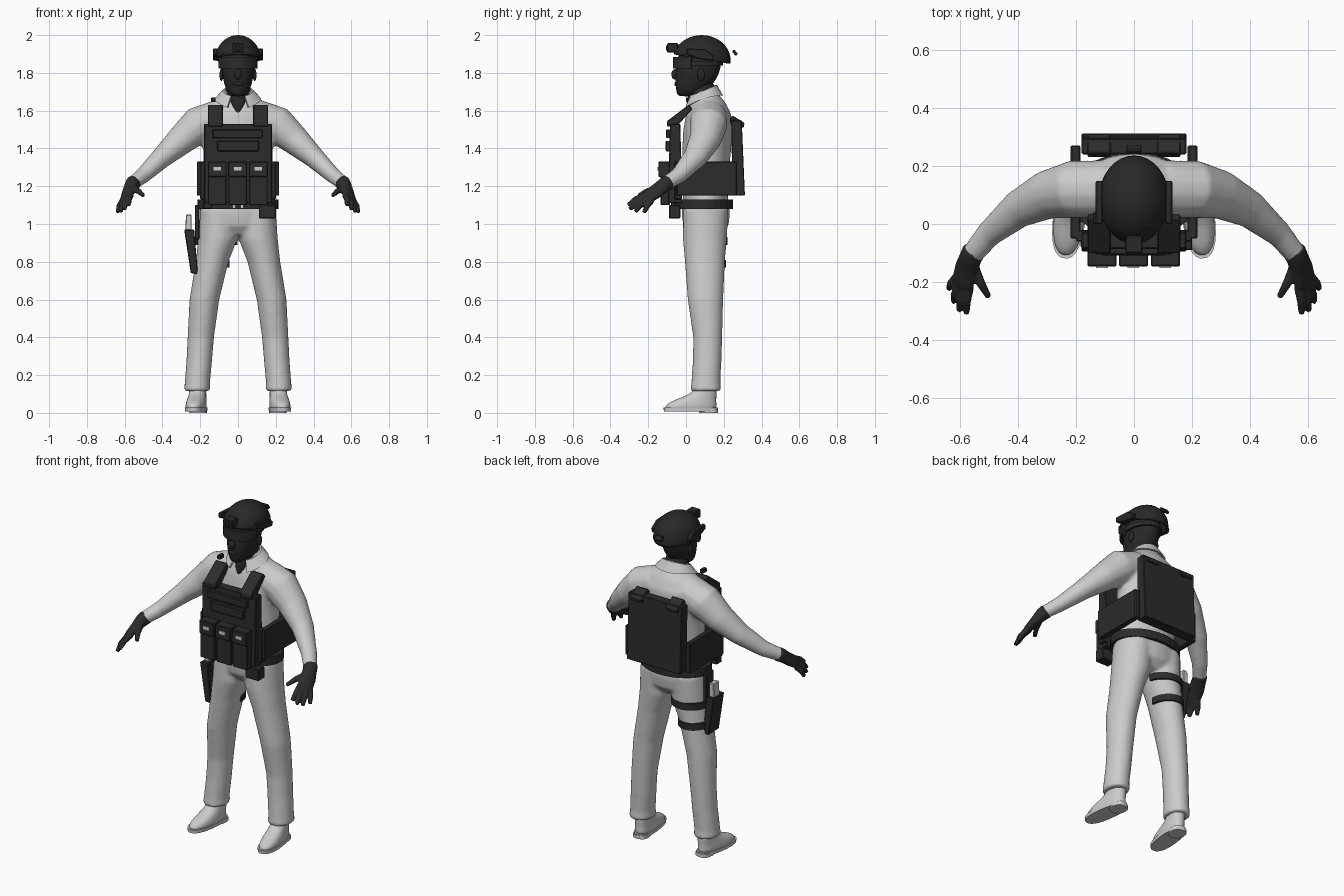
import bpy, bmesh
from math import sin, cos, pi, radians
from mathutils import Vector, Matrix

if "Cube" in bpy.data.objects:
    bpy.data.objects.remove(bpy.data.objects["Cube"])


def material(name, v):
    m = bpy.data.materials.new(name)
    m.use_nodes = True
    m.diffuse_color = (v, v, v, 1)
    m.node_tree.nodes["Principled BSDF"].inputs["Base Color"].default_value = (v, v, v, 1)
    return m


pale = material("pale grey", 0.6)
gear = material("dark gear", 0.025)
skin_mat = material("dark skin", 0.021)


# --- helpers -------------------------------------------------------------
def skin(bm, loops, cyclic=False):
    rows = [[bm.verts.new(p) for p in l] for l in loops]
    n = len(rows[0])
    pairs = list(zip(rows, rows[1:])) + ([(rows[-1], rows[0])] if cyclic else [])
    for a, b in pairs:
        for i in range(n):
            j = (i + 1) % n
            bm.faces.new((a[i], a[j], b[j], b[i]))
    if not cyclic:
        bm.faces.new(rows[0])
        bm.faces.new(rows[-1])


def finish(name, bm, mat, smooth=True, voxel=0, subsurf=0, bevel=0):
    bmesh.ops.recalc_face_normals(bm, faces=bm.faces)
    me = bpy.data.meshes.new(name)
    bm.to_mesh(me)
    bm.free()
    me.materials.append(mat)
    for p in me.polygons:
        p.use_smooth = smooth
    ob = bpy.data.objects.new(name, me)
    bpy.context.scene.collection.objects.link(ob)
    if voxel:
        r = ob.modifiers.new("merge", 'REMESH')
        r.mode, r.voxel_size, r.use_smooth_shade = 'VOXEL', voxel, True
        s = ob.modifiers.new("soften", 'SMOOTH')
        s.factor, s.iterations = 0.5, 5
    if subsurf:
        s = ob.modifiers.new("round", 'SUBSURF')
        s.levels = s.render_levels = subsurf
    if bevel:
        ob.modifiers.new("bevel", 'BEVEL').width = bevel
    return ob


def stack(bm, rings, n=24, power=2.0):
    """Horizontal oval rings: x, y, z, x radius, y radius."""
    def s(v):
        return abs(v) ** (2 / power) * (1 if v > 0 else -1)
    ang = [2 * pi * (i + 0.5) / n for i in range(n)]
    skin(bm, [[(x + rx * s(cos(a)), y + ry * s(sin(a)), z) for a in ang]
              for x, y, z, rx, ry in rings])


def tube(bm, path, wide, thick, across=(0, 1, 0), n=14):
    """Oval tube along a path; 'across' is the direction of the wide radius."""
    pts, loops = [Vector(p) for p in path], []
    for i, p in enumerate(pts):
        t = (pts[min(i + 1, len(pts) - 1)] - pts[max(i - 1, 0)]).normalized()
        u = Vector(across)
        u = (u - t * u.dot(t)).normalized()
        v = t.cross(u)
        loops.append([p + u * wide[i] * cos(2 * pi * k / n) + v * thick[i] * sin(2 * pi * k / n)
                      for k in range(n)])
    skin(bm, loops)


def box(name, x, y, z, mat=gear, bevel=0.004):
    bm = bmesh.new()
    skin(bm, [[(x[0], y[0], h), (x[1], y[0], h), (x[1], y[1], h), (x[0], y[1], h)] for h in z])
    return finish(name, bm, mat, False, bevel=bevel)


def prism(name, pts, a, b, axis='x', mat=gear):
    bm = bmesh.new()
    skin(bm, [[(d, p, q) if axis == 'x' else (p, d, q) for p, q in pts] for d in (a, b)])
    return finish(name, bm, mat, False, bevel=0.004)


def band(name, centre, r, z, arc=(0, 360), t=0.012, mat=gear, n=32):
    """Upright strip that follows an ellipse."""
    full = arc[1] - arc[0] >= 360
    loops = []
    for i in range(n if full else n + 1):
        a = radians(arc[0] + (arc[1] - arc[0]) * i / n)
        loops.append([(centre[0] + (r[0] - d) * cos(a), centre[1] + (r[1] - d) * sin(a), h)
                      for d, h in ((0, z[0]), (0, z[1]), (t, z[1]), (t, z[0]))])
    bm = bmesh.new()
    skin(bm, loops, full)
    return finish(name, bm, mat, False)


def ball(name, at, r, mat):
    bm = bmesh.new()
    bmesh.ops.create_uvsphere(bm, u_segments=16, v_segments=10, radius=1,
                              matrix=Matrix.Translation(at) @ Matrix.Diagonal((*r, 1)))
    return finish(name, bm, mat)


sides = (("left", 1), ("right", -1))

# --- clothes ---------------------------------------------------------------
bm = bmesh.new()
stack(bm, [(0, .105, 1.08, .195, .12), (0, .1, 1.2, .18, .12), (0, .11, 1.4, .185, .13),
           (0, .115, 1.5, .2, .13), (0, .12, 1.58, .195, .12), (0, .115, 1.64, .145, .095),
           (0, .105, 1.685, .09, .07), (0, .1, 1.71, .065, .055)])
for _, s in sides:
    tube(bm, [(s * .1, .12, 1.57), (s * .21, .12, 1.525), (s * .3, .1, 1.445), (s * .4, .05, 1.355),
              (s * .5, -.035, 1.26), (s * .57, -.12, 1.205)],
         (.1, .1, .085, .066, .046, .037), (.09, .1, .08, .058, .043, .036))
finish("shirt", bm, pale, voxel=0.011)

bm = bmesh.new()
stack(bm, [(0, .1, .94, .1, .08), (0, .105, .99, .19, .12), (0, .105, 1.05, .203, .128),
           (0, .105, 1.12, .2, .125)])
for _, s in sides:
    stack(bm, [(s * .217, .105, .115, .07, .083), (s * .215, .105, .16, .067, .077),
               (s * .205, .112, .28, .068, .076), (s * .197, .115, .4, .07, .077),
               (s * .178, .103, .6, .079, .094), (s * .137, .1, .8, .087, .106),
               (s * .107, .1, .92, .104, .117), (s * .1, .105, 1.08, .1, .12)])
finish("trousers", bm, pale, voxel=0.011)

# Collar: tilted strip, open at the front
loops = []
for i in range(33):
    a = radians(-62 + 304 * i / 32)
    f = (1 - sin(a)) / 2
    top, low = 1.735 - .06 * f, 1.68 - .07 * f * f
    loops.append([(rx * cos(a), .09 + ry * sin(a), z) for rx, ry, z in
                  ((.07, .065, top), (.08, .075, top), (.122, .106, low), (.11, .095, low))])
bm = bmesh.new()
skin(bm, loops)
finish("collar", bm, pale, False)

# --- shoes and gloves --------------------------------------------------------
for side, s in sides:
    turn = Matrix.Translation((s * .222, .025, 0)) @ Matrix.Rotation(s * radians(7), 4, 'Z')
    bm = bmesh.new()
    stack(bm, [(0, 0, .012, .052, .138), (0, 0, .035, .054, .14), (0, .012, .06, .052, .125),
               (0, .05, .085, .047, .088), (0, .075, .11, .045, .064), (0, .08, .15, .044, .058)], 20, 2.3)
    bm.transform(turn)
    finish(side + "_shoe", bm, pale, subsurf=1)
    bm = bmesh.new()
    stack(bm, [(0, 0, .008, .055, .143), (0, 0, .028, .056, .145)], 24, 2.4)
    stack(bm, [(0, .095, 0, .045, .05), (0, .095, .02, .045, .05)], 20, 2.6)
    bm.transform(turn)
    finish(side + "_sole", bm, pale, False)

    bm = bmesh.new()
    spread = (s * .55, .5, -.4)
    tube(bm, [(s * .55, -.09, 1.222), (s * .562, -.115, 1.207), (s * .578, -.155, 1.175),
              (s * .59, -.2, 1.145), (s * .594, -.22, 1.13)],
         (.041, .04, .046, .046, .035), (.041, .038, .028, .022, .016), spread)
    for k, tip in (((.567, -.212, 1.155), (.577, -.308, 1.1)), ((.583, -.215, 1.142), (.601, -.298, 1.077)),
                   ((.6, -.207, 1.13), (.62, -.268, 1.064)), ((.61, -.185, 1.122), (.637, -.222, 1.06)),
                   ((.55, -.15, 1.185), (.5, -.252, 1.15))):
        a, b = Vector(k), Vector(tip)
        mid = a.lerp(b, .55) + Vector((.004, 0, .008))
        tube(bm, [(s * p.x, p.y, p.z) for p in (a, mid, b)], (.018, .016, .011), (.018, .016, .011), spread, 10)
    finish(side + "_glove", bm, gear, voxel=0.005)

# --- head ----------------------------------------------------------------------
bm = bmesh.new()
stack(bm, [(0, .05, 1.57, .012, .05), (0, .055, 1.62, .042, .055), (0, .08, 1.67, .064, .07),
           (0, .095, 1.76, .068, .072)])
finish("neck", bm, skin_mat, subsurf=1)
bm = bmesh.new()
stack(bm, [(0, .0, 1.675, .03, .045), (0, .02, 1.695, .056, .07), (0, .045, 1.74, .074, .103),
           (0, .06, 1.8, .086, .118), (0, .07, 1.86, .088, .122), (0, .075, 1.93, .08, .11)])
finish("head", bm, skin_mat, subsurf=1)
ball("nose", (0, -.056, 1.792), (.02, .022, .028), skin_mat)
ball("mouth", (0, -.048, 1.742), (.028, .014, .014), skin_mat)
for side, s in sides:
    ball(side + "_ear", (s * .088, .08, 1.79), (.01, .02, .033), skin_mat)

# Goggles
band("goggles", (0, .06), (.108, .13), (1.823, 1.883), (195, 345), .02)
band("goggle_strap", (0, .065), (.098, .13), (1.838, 1.862))

# Helmet: ellipsoid shell cut along a sloping rim
bm = bmesh.new()
bmesh.ops.create_uvsphere(bm, u_segments=32, v_segments=20, radius=1,
                          matrix=Matrix.Translation((0, .083, 1.868)) @ Matrix.Diagonal((.122, .153, .132, 1)))
bmesh.ops.bisect_plane(bm, geom=bm.verts[:] + bm.edges[:] + bm.faces[:], plane_co=(0, -.07, 1.9),
                       plane_no=(0, .17, 1), clear_inner=True)
helmet = finish("helmet", bm, skin_mat)
helmet.modifiers.new("shell", 'SOLIDIFY').thickness = 0.014
box("helmet_front_mount", (-.03, .03), (-.1, -.04), (1.908, 1.957), skin_mat)
box("front_mount_stud", (-.014, .014), (-.107, -.09), (1.918, 1.945), skin_mat)
prism("helmet_rear_tab", [(.243, 1.915), (.255, 1.925), (.275, 1.9), (.262, 1.89)], -.026, .026, mat=skin_mat)
for side, s in sides:
    prism(side + "_helmet_rail", [(0, 1.9), (.0, 1.93), (.1, 1.925), (.15, 1.89), (.14, 1.865), (.06, 1.875)],
          s * .108, s * .132, mat=skin_mat)

# --- vest ------------------------------------------------------------------------
prism("front_plate", [(-.095, 1.11), (-.085, 1.53), (-.03, 1.53), (-.02, 1.11)], -.18, .18)
box("front_flap", (-.135, .13), (-.105, -.08), (1.455, 1.5))
box("front_pocket", (-.11, .11), (-.108, -.08), (1.385, 1.44))
prism("back_plate", [(.245, 1.15), (.24, 1.55), (.295, 1.55), (.312, 1.15)], -.18, .18)
for side, s in sides:
    prism(side + "_front_strap", [(-.1, 1.515), (-.1, 1.545), (.015, 1.632), (.035, 1.61), (-.05, 1.515)],
          s * .08, s * .16)
    prism(side + "_back_strap", [(.23, 1.555), (.245, 1.575), (.31, 1.535), (.305, 1.51), (.24, 1.52)],
          s * .08, s * .16)
    box(side + "_side_panel", (s * .185, s * .218), (-.05, .27), (1.15, 1.33))
    box(side + "_panel_link", (s * .16, s * .2), (-.06, -.02), (1.13, 1.33))
for name, x in (("right", -.11), ("middle", -.002), ("left", .108)):
    box(name + "_pouch", (x - .049, x + .049), (-.135, -.085), (1.1, 1.32))
    box(name + "_pouch_flap", (x - .05, x + .05), (-.146, -.085), (1.25, 1.33))
    box(name + "_pouch_clip", (x - .02, x + .02), (-.151, -.143), (1.283, 1.302), pale, 0)
box("shoulder_microphone", (-.142, -.118), (.0, .04), (1.645, 1.67))

# --- belt and holster --------------------------------------------------------------
band("belt", (0, .095), (.215, .155), (1.08, 1.13), t=.03)
for x in (-.02, .02):
    box("belt_buckle", (x - .008, x + .008), (-.07, -.055), (1.083, 1.1), pale, 0)
box("left_belt_pouch", (.11, .2), (-.09, -.03), (1.03, 1.1))
box("right_belt_pouch", (-.185, -.14), (-.08, -.03), (1.08, 1.125))
prism("holster", [(-.285, .97), (-.232, .97), (-.212, .735), (-.25, .74)], .04, .14, 'y')
prism("pistol_grip", [(-.28, .96), (-.245, .96), (-.245, 1.05), (-.275, 1.05)], .075, .13, 'y', pale)
box("holster_hanger", (-.228, -.205), (.06, .13), (.92, 1.1))
band("upper_thigh_strap", (-.113, .1), (.115, .121), (.89, .93), (15, 190))
band("lower_thigh_strap", (-.14, .1), (.095, .113), (.77, .81), (0, 190))
